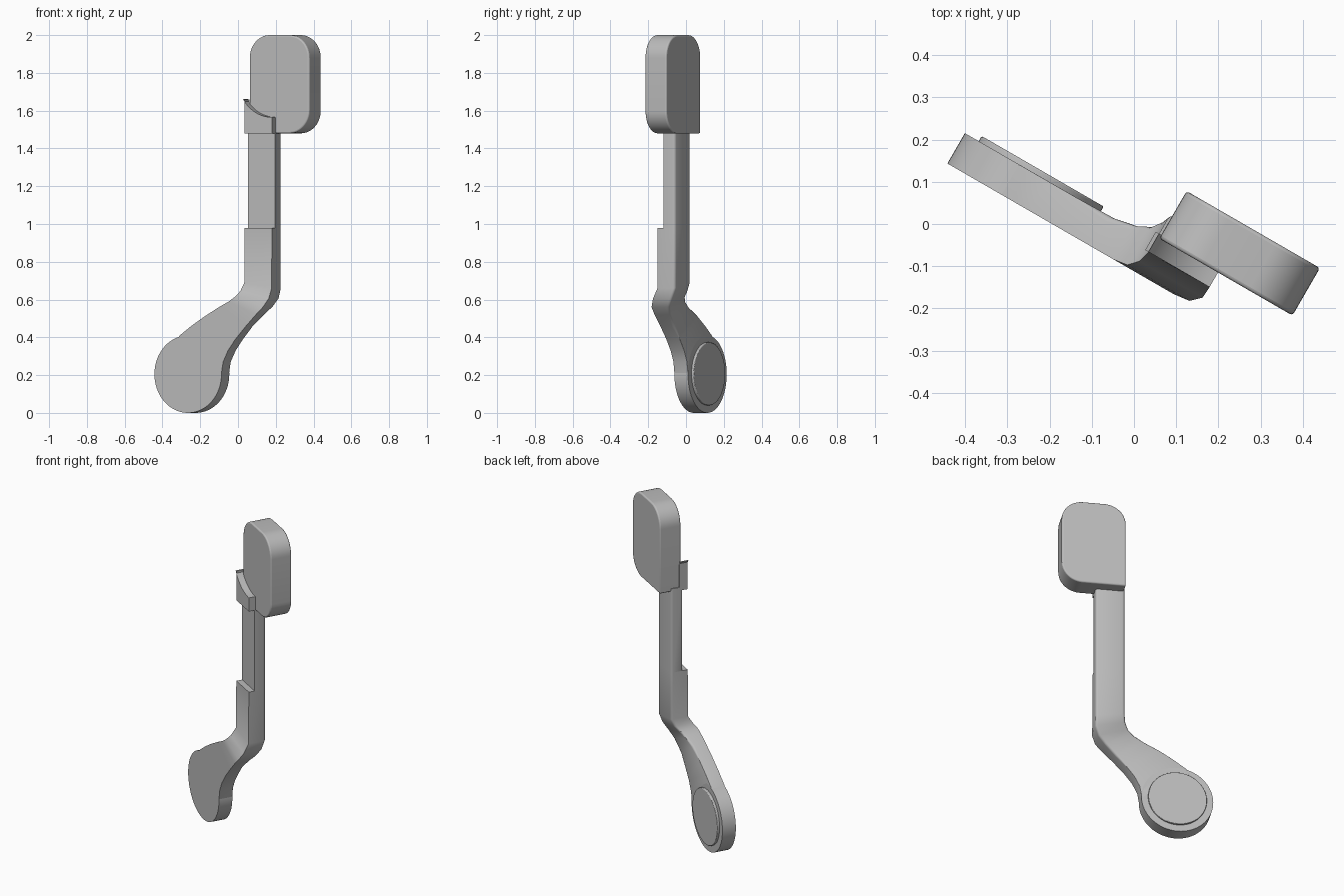
import bpy, bmesh, math
from mathutils import Matrix

if "Cube" in bpy.data.objects:
    bpy.data.objects.remove(bpy.data.objects["Cube"])

TURN = Matrix.Rotation(math.radians(-30), 4, 'Z')

grey = bpy.data.materials.new("plain grey")
grey.use_nodes = True
COLOUR = (0.5, 0.5, 0.5, 1)
grey.diffuse_color = COLOUR
grey.node_tree.nodes["Principled BSDF"].inputs["Base Color"].default_value = COLOUR


def finish(name, bm, bevel=0):
    """Turn the mesh into a smooth-shaded object, swung about the vertical axis."""
    bmesh.ops.recalc_face_normals(bm, faces=bm.faces)
    mesh = bpy.data.meshes.new(name)
    bm.transform(TURN)
    bm.to_mesh(mesh)
    bm.free()
    obj = bpy.data.objects.new(name, mesh)
    bpy.context.collection.objects.link(obj)
    mesh.materials.append(grey)
    if bevel:
        mod = obj.modifiers.new("soft edges", 'BEVEL')
        mod.width, mod.segments = bevel, 3
        mod.limit_method, mod.angle_limit = 'ANGLE', math.radians(50)
    bpy.ops.object.select_all(action='DESELECT')
    obj.select_set(True)
    bpy.context.view_layer.objects.active = obj
    bpy.ops.object.shade_smooth_by_angle(angle=math.radians(35))
    return obj


def slab(name, outline, front, back, bevel=0):
    """Extrude an outline in the width-height plane from front to back."""
    bm = bmesh.new()
    rings = [[bm.verts.new((u, v, z)) for u, z in outline] for v in (front, back)]
    bm.faces.new(rings[0])
    bm.faces.new(rings[1])
    n = len(outline)
    for i in range(n):
        j = (i + 1) % n
        bm.faces.new((rings[0][i], rings[0][j], rings[1][j], rings[1][i]))
    return finish(name, bm, bevel)


def arc(cx, cz, r, start, end, steps):
    angles = [math.radians(start + (end - start) * i / steps) for i in range(steps + 1)]
    return [(cx + r * math.cos(a), cz + r * math.sin(a)) for a in angles]


# Round hub with a raised disc on its back
slab("hub", arc(-0.25, 0.205, 0.205, 0, 354.375, 63), -0.097, -0.014)
slab("hub_disc", arc(-0.25, 0.207, 0.167, 0, 354.375, 63), -0.03, 0, 0.004)

# Arm stations: left edge (u, z), right edge (u, z), front depth, back depth
stations = [
    (-0.34, 0.36, -0.047, 0.20, -0.097, -0.014),
    (-0.30, 0.41, -0.035, 0.27, -0.097, -0.014),
    (-0.23, 0.46, -0.005, 0.33, -0.097, -0.014),
    (-0.15, 0.51, 0.04, 0.39, -0.097, -0.014),
    (-0.06, 0.56, 0.10, 0.455, -0.097, -0.012),
    (0.00, 0.59, 0.165, 0.52, -0.097, 0.0),
    (0.035, 0.615, 0.205, 0.56, -0.092, 0.018),
    (0.055, 0.645, 0.228, 0.605, -0.07, 0.045),
    (0.063, 0.69, 0.23, 0.66, -0.042, 0.065),
    (0.063, 0.98, 0.23, 0.98, -0.04, 0.065),
    (0.063, 0.98, 0.23, 0.98, -0.004, 0.065),
    (0.063, 1.50, 0.23, 1.50, -0.004, 0.065),
]
bm = bmesh.new()
rings = []
for lu, lz, ru, rz, front, back in stations:
    r = 0.015 if lz > 0.55 else 0.003
    t = r / math.hypot(ru - lu, rz - lz)
    # Section with rounded back corners: (fraction across, depth)
    section = [(0, front), (1, front)]
    for a in (0, 30, 60, 90):
        c, s = math.cos(math.radians(a)), math.sin(math.radians(a))
        section.append((1 - t + t * c, back - r + r * s))
    section += [(1 - f, d) for f, d in reversed(section[2:])]
    rings.append([bm.verts.new((lu + (ru - lu) * f, d, lz + (rz - lz) * f))
                  for f, d in section])
for a, b in zip(rings, rings[1:]):
    for i in range(len(a)):
        j = (i + 1) % len(a)
        # The step in the front has no height, so only its ledge needs faces
        if (a[i].co - b[i].co).length + (a[j].co - b[j].co).length > 1e-6:
            bm.faces.new((a[i], a[j], b[j], b[i]))
bm.faces.new(rings[0])
bm.faces.new(rings[-1])
bmesh.ops.remove_doubles(bm, verts=bm.verts, dist=1e-5)
finish("arm", bm)

# Head block: three round corners, one square
L, R, B, T, C = 0.069, 0.434, 1.48, 2.0, 0.12
head = [(L, B)]
head += arc(R - C, B + C, C, -90, 0, 12)
head += arc(R - C, T - C, C, 0, 90, 12)
head += arc(L + C, T - C, C, 90, 180, 12)
slab("head_block", head, 0.0, 0.13, 0.008)

# Clip in front of the head with a hollow curved top
clip = [(0.063, 1.48), (0.23, 1.48)] + arc(0.23, 1.775, 0.21, 270, 213, 12) + [(0.063, 1.66)]
slab("clip", clip, -0.04, 0.01)
